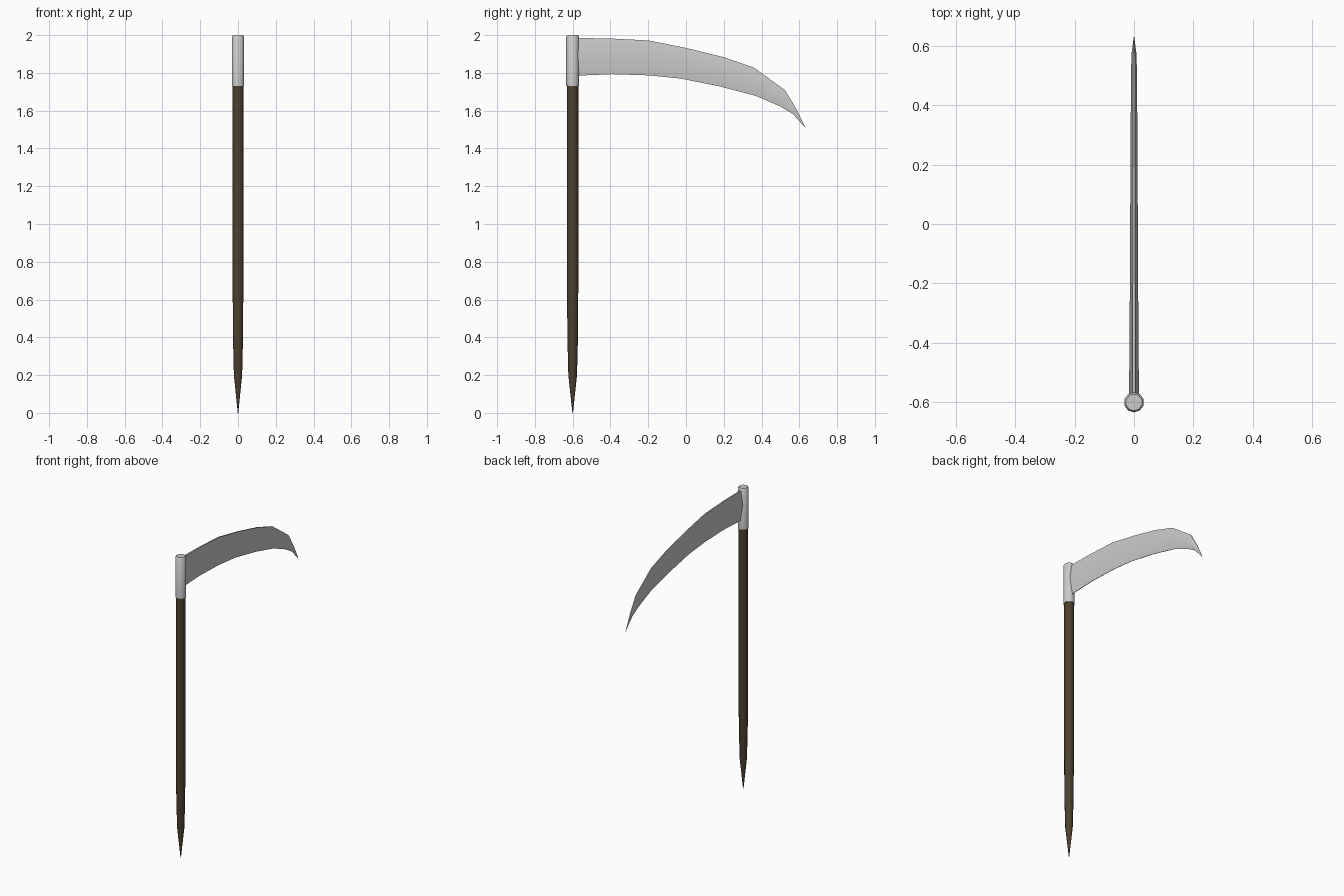
import bpy, bmesh, math

if "Cube" in bpy.data.objects:
    bpy.data.objects.remove(bpy.data.objects["Cube"])

POLE_Y = -0.6


def finish(name, bm, angle):
    bmesh.ops.remove_doubles(bm, verts=bm.verts, dist=1e-5)
    bmesh.ops.recalc_face_normals(bm, faces=bm.faces)
    mesh = bpy.data.meshes.new(name)
    bm.to_mesh(mesh)
    bm.free()
    ob = bpy.data.objects.new(name, mesh)
    bpy.context.collection.objects.link(ob)
    bpy.ops.object.select_all(action='DESELECT')
    ob.select_set(True)
    bpy.context.view_layer.objects.active = ob
    bpy.ops.object.shade_smooth_by_angle(angle=math.radians(angle))
    return ob


def loft(name, rings, angle):
    """Skin a list of equal-length point rings and cap both ends."""
    bm = bmesh.new()
    loops = [[bm.verts.new(p) for p in ring] for ring in rings]
    n = len(loops[0])
    for a, b in zip(loops, loops[1:]):
        for i in range(n):
            j = (i + 1) % n
            bm.faces.new((a[i], a[j], b[j], b[i]))
    bm.faces.new(loops[0])
    bm.faces.new(loops[-1])
    bmesh.ops.dissolve_degenerate(bm, dist=1e-5, edges=bm.edges)
    return finish(name, bm, angle)


def circle(r, z, sides=10):
    return [(r * math.sin(math.tau * i / sides),
             POLE_Y - r * math.cos(math.tau * i / sides), z) for i in range(sides)]


# Wooden pole, sharpened at the foot
pole = loft("pole", [circle(r, z) for r, z in
            ((0.0015, 0), (0.023, 0.2), (0.028, 0.4), (0.03, 0.7), (0.03, 1.74))], 40)
wood = bpy.data.materials.new("dark_wood")
wood.diffuse_color = (0.075, 0.052, 0.028, 1)
wood.use_nodes = True
wood.node_tree.nodes["Principled BSDF"].inputs["Base Color"].default_value = wood.diffuse_color
pole.data.materials.append(wood)

# Metal collar with a softly rounded top
loft("collar", [circle(r, z) for r, z in
     ((0.034, 1.73), (0.034, 1.99), (0.028, 2.0))], 60)

# Curved blade: back edge (y, z), cutting edge (y, z), half thickness
stations = [
    ((-0.59, 1.985), (-0.59, 1.785), 0.017),
    ((-0.40, 1.982), (-0.39, 1.793), 0.015),
    ((-0.20, 1.972), (-0.20, 1.787), 0.014),
    ((0.00, 1.932), (-0.03, 1.770), 0.013),
    ((0.20, 1.883), (0.18, 1.728), 0.012),
    ((0.36, 1.828), (0.37, 1.678), 0.011),
    ((0.525, 1.708), (0.50, 1.622), 0.010),
    ((0.583, 1.610), (0.565, 1.583), 0.008),
    ((0.633, 1.511), (0.631, 1.510), 0.0005),
]


def section(back, edge, w):
    def at(t, x):
        return (x, back[0] + (edge[0] - back[0]) * t, back[1] + (edge[1] - back[1]) * t)
    side = [(0, 0.3), (0.45, 1), (1, 0.1)]
    return ([at(t, w * k) for t, k in side] +
            [at(t, -w * k) for t, k in reversed(side)])


loft("blade", [section(*s) for s in stations], 60)
